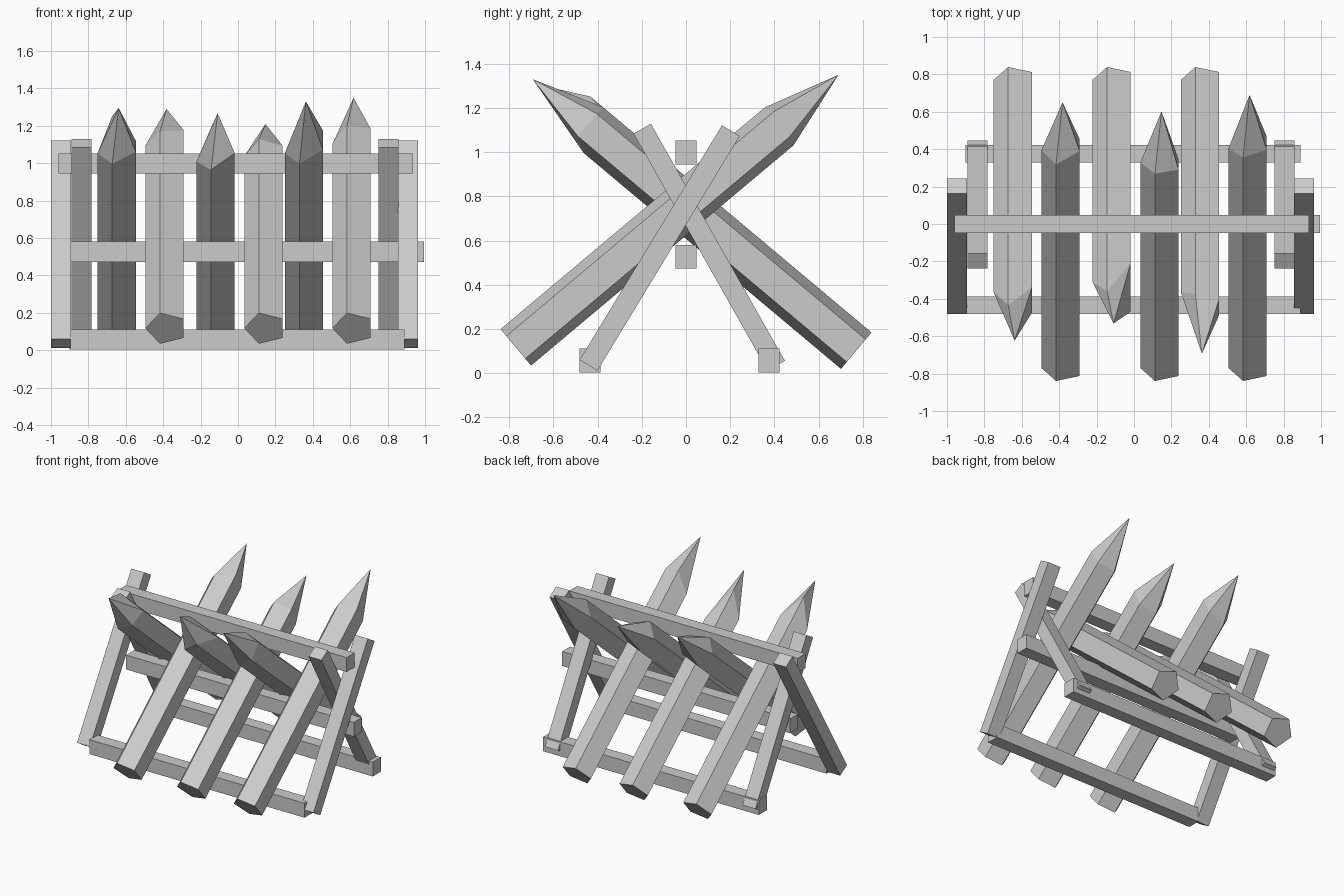
import bpy, bmesh, math
from mathutils import Vector

cube = bpy.data.objects.get("Cube")
if cube:
    bpy.data.objects.remove(cube, do_unlink=True)

# Single plain grey material
grey = bpy.data.materials.new("light_grey")
grey.use_nodes = True
colour = (0.6, 0.6, 0.6, 1)
grey.diffuse_color = colour
grey.node_tree.nodes["Principled BSDF"].inputs["Base Color"].default_value = colour


def finish(name, bm):
    bmesh.ops.recalc_face_normals(bm, faces=bm.faces)
    mesh = bpy.data.meshes.new(name)
    bm.to_mesh(mesh)
    bm.free()
    mesh.materials.append(grey)
    obj = bpy.data.objects.new(name, mesh)
    bpy.context.collection.objects.link(obj)
    return obj


def beam(name, start, end, width, depth):
    """Square-ended beam; width runs across, depth is in the third direction."""
    start, end = Vector(start), Vector(end)
    axis = end - start
    bm = bmesh.new()
    bmesh.ops.create_cube(bm, size=1)
    bmesh.ops.scale(bm, vec=(width, depth, axis.length), verts=bm.verts)
    obj = finish(name, bm)
    obj.location = (start + end) / 2
    if abs(axis.x) > 0.1:
        obj.rotation_euler = (0, math.pi / 2, 0)
    else:
        obj.rotation_euler = (-math.atan2(axis.y, axis.z), 0, 0)


def stake(name, x, lean, base_z, shoulders, tip):
    """Five-sided stake with an uneven hewn point; lean is +1 to the back."""
    slope = math.radians(40)
    axis = Vector((0, lean * math.cos(slope), math.sin(slope)))
    up = Vector((0, -lean * math.sin(slope), math.cos(slope)))
    base = Vector((x, -lean * 0.77, base_z))
    bm = bmesh.new()
    bottom, top = [], []
    for i, reach in enumerate(shoulders):
        a = math.pi - i * math.tau / 5
        corner = base + 0.113 * (Vector((math.cos(a), 0, 0)) + up * math.sin(a))
        bottom.append(bm.verts.new(corner))
        top.append(bm.verts.new(corner + axis * reach))
    point = bm.verts.new((x, lean * tip[0], tip[1]))
    bm.faces.new(bottom)
    for i in range(5):
        j = (i + 1) % 5
        bm.faces.new((bottom[i], bottom[j], top[j], top[i]))
        bm.faces.new((top[i], top[j], point))
    finish(name, bm)


# Crossed legs at both ends
for side, outer, inner in (("right", -0.946, -0.836), ("left", 0.91, 0.804)):
    beam(f"{side}_front_leg", (outer, -0.441, 0.036), (outer, 0.203, 1.097), 0.107, 0.094)
    beam(f"{side}_back_leg", (inner, 0.408, 0.034), (inner, -0.198, 1.106), 0.107, 0.09)

# Horizontal rails
for name, x0, x1, y, z in (
    ("top_rail", -0.96, 0.936, 0, 0.998),
    ("middle_rail", -0.896, 0.995, 0, 0.527),
    ("front_bottom_rail", -0.896, 0.89, -0.435, 0.058),
    ("back_bottom_rail", -0.9, 0.89, 0.375, 0.058),
):
    beam(name, (x0, y, z), (x1, y, z), 0.108, 0.095)

# Stakes pointing to the back
for i, (x, shoulders, tip) in enumerate((
    (-0.382, (1.52, 1.51, 1.57, 1.54, 1.5), (0.65, 1.29)),
    (0.147, (1.435, 1.446, 1.44, 1.4, 1.4), (0.602, 1.209)),
    (0.618, (1.533, 1.56, 1.58, 1.56, 1.55), (0.69, 1.35)),
)):
    stake(f"back_pointing_stake_{i + 1}", x, 1, 0.117, shoulders, tip)

# Stakes pointing to the front
for i, (x, shoulders, tip) in enumerate((
    (-0.638, (1.48, 1.66, 1.505, 1.57, 1.52), (0.623, 1.295)),
    (-0.109, (1.41, 1.565, 1.33, 1.56, 1.47), (0.532, 1.267)),
    (0.363, (1.48, 1.586, 1.589, 1.588, 1.52), (0.693, 1.33)),
)):
    stake(f"front_pointing_stake_{i + 1}", x, -1, 0.102, shoulders, tip)
